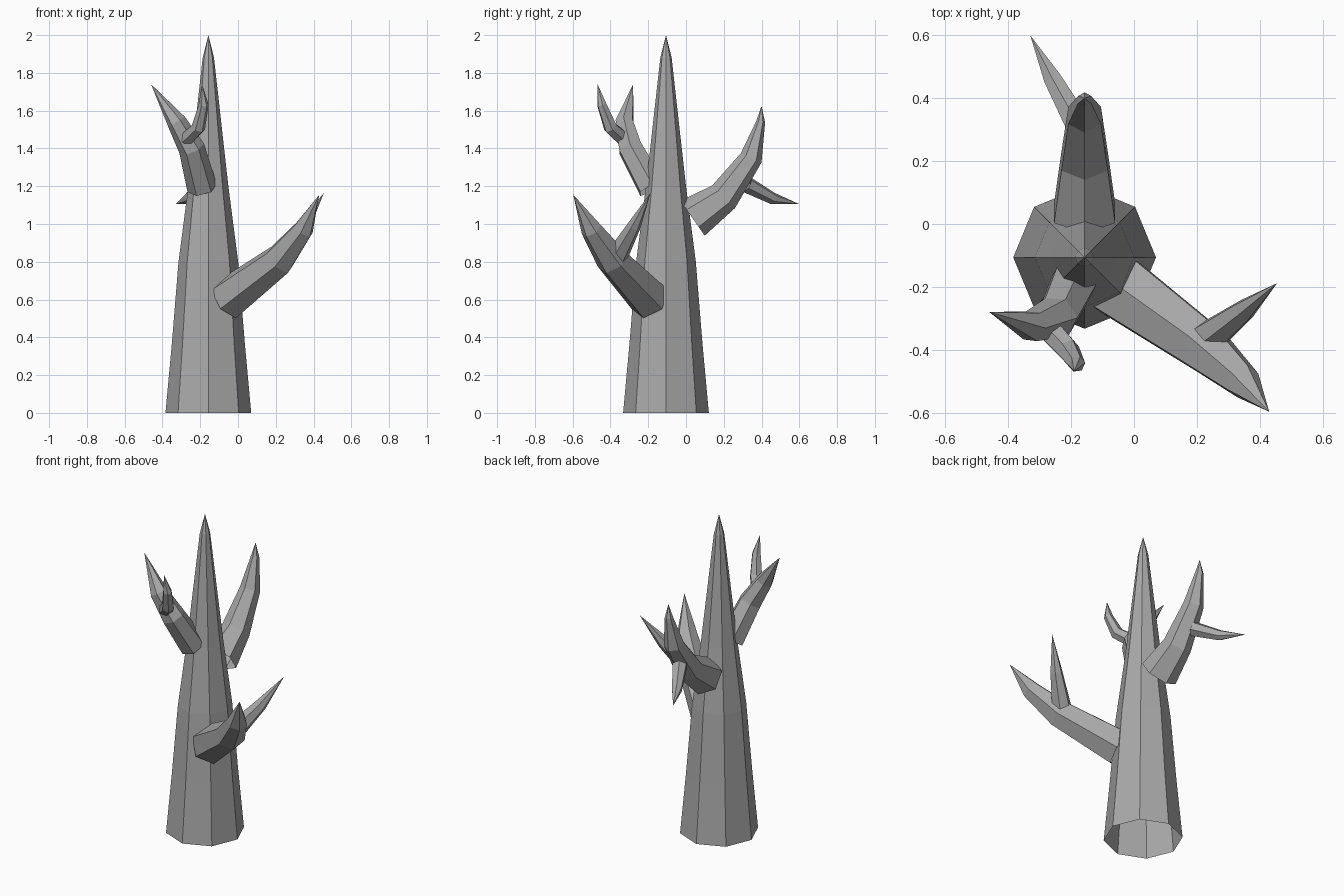
import bpy, bmesh
from math import cos, sin, tau
from mathutils import Vector

if "Cube" in bpy.data.objects:
    bpy.data.objects.remove(bpy.data.objects["Cube"], do_unlink=True)

bark = bpy.data.materials.new("grey bark")
bark.use_nodes = True
colour = (0.4, 0.4, 0.4, 1)
bark.diffuse_color = colour
bark.node_tree.nodes["Principled BSDF"].inputs["Base Color"].default_value = colour


def limb(name, sides, path):
    """Tapering open-based tube through (x, y, z, radius) points, closed to a tip."""
    bm = bmesh.new()
    pts = [Vector(p[:3]) for p in path]
    rings = []
    up = Vector((0, 0, 1))
    for i, p in enumerate(pts[:-1]):
        t = (p - pts[max(i - 1, 0)]).normalized() + (pts[i + 1] - p).normalized()
        t.normalize()
        # Keep a ridge on the upper side; vertical limbs align to x
        if i == 0:
            u = Vector((1, 0, 0)) if abs(t.z) > 0.99 else up - t * up.dot(t)
        else:
            u = u - t * u.dot(t)
        u.normalize()
        v = t.cross(u)
        r = path[i][3]
        rings.append([bm.verts.new(p + r * (u * cos(tau * k / sides) + v * sin(tau * k / sides)))
                      for k in range(sides)])
    tip = bm.verts.new(pts[-1])
    for a, b in zip(rings, rings[1:]):
        for k in range(sides):
            n = (k + 1) % sides
            bm.faces.new((a[k], a[n], b[n], b[k]))
    for k in range(sides):
        bm.faces.new((rings[-1][k], rings[-1][(k + 1) % sides], tip))
    mesh = bpy.data.meshes.new(name)
    bm.to_mesh(mesh)
    bm.free()
    mesh.materials.append(bark)
    obj = bpy.data.objects.new(name, mesh)
    bpy.context.collection.objects.link(obj)


# Trunk: octagonal spike, open underneath
X, Y = -0.157, -0.106
trunk = [(0, .227), (.37, .193), (.8, .158), (1.2, .106), (1.88, .03), (2, 0)]
limb("trunk", 8, [(X, Y, z, r) for z, r in trunk])

# Low branch at the front left, with its fork
limb("low_branch", 6, [(-.06, -.19, .6, .115), (.22, -.39, .81, .088),
                       (.345, -.5, .97, .058), (.43, -.597, 1.155, 0)])
limb("low_branch_fork", 6, [(.24, -.36, .84, .058), (.35, -.275, .99, .037),
                            (.455, -.188, 1.165, 0)])

# Back branch, curving upwards, with a drooping twig
limb("back_branch", 6, [(X, .035, 1.03, .112), (X, .2, 1.145, .085),
                        (X, .345, 1.35, .06), (X, .395, 1.54, .024), (X, .4, 1.625, 0)])
limb("back_branch_twig", 6, [(-.18, .32, 1.21, .045), (-.258, .46, 1.135, .032),
                             (-.33, .6, 1.105, 0)])

# High branch at the front right, with a curved twig
limb("high_branch", 6, [(-.19, -.18, 1.19, .08), (-.245, -.295, 1.4, .07),
                        (-.325, -.325, 1.54, .052), (-.46, -.28, 1.74, 0)])
limb("high_branch_twig", 6, [(-.275, -.33, 1.45, .042), (-.21, -.4, 1.51, .038),
                             (-.182, -.445, 1.63, .027), (-.19, -.468, 1.74, 0)])
